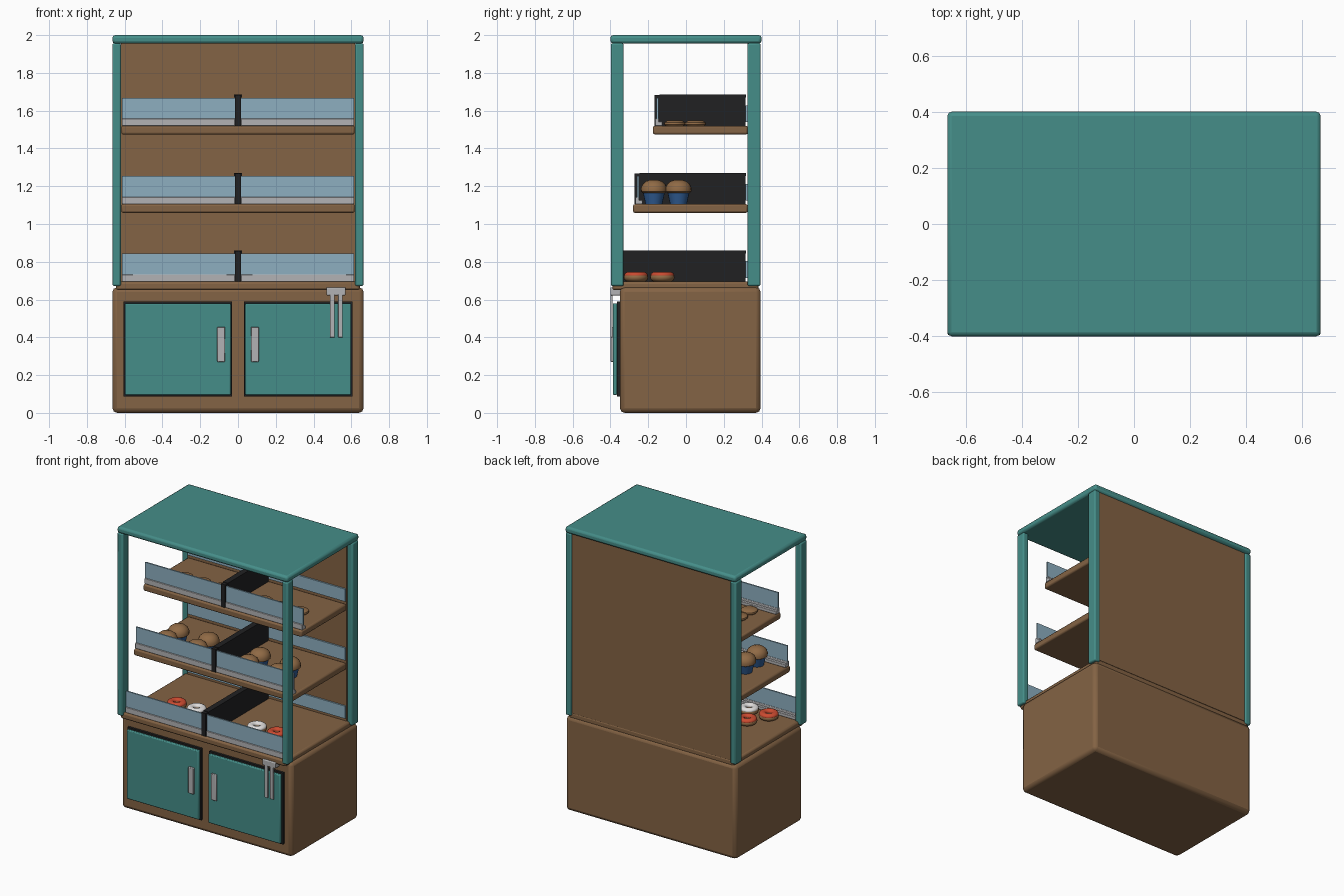
import bpy
import math

cube = bpy.data.objects.get("Cube")
if cube:
    bpy.data.objects.remove(cube, do_unlink=True)


def material(name, r, g, b):
    m = bpy.data.materials.new(name)
    m.use_nodes = True
    m.diffuse_color = (r, g, b, 1)
    m.node_tree.nodes["Principled BSDF"].inputs["Base Color"].default_value = (r, g, b, 1)
    return m


TEAL = material("teal paint", 0.06, 0.27, 0.25)
WOOD = material("brown wood", 0.23, 0.125, 0.058)
GLASS = material("pale blue glass", 0.27, 0.43, 0.53)
METAL = material("light grey metal", 0.45, 0.45, 0.46)
BLACK = material("black", 0.015, 0.015, 0.016)
PAPER = material("blue paper", 0.03, 0.11, 0.3)
RED = material("red icing", 0.6, 0.07, 0.03)
WHITE = material("white icing", 0.75, 0.73, 0.72)
CRUST = material("baked crust", 0.28, 0.145, 0.06)


def finish(obj, name, mat):
    obj.name = name
    obj.data.materials.append(mat)
    bpy.ops.object.shade_smooth_by_angle(angle=math.radians(40))
    return obj


def box(name, x, y, z, mat, bevel=0.0, segments=2):
    """Box from (min, max) ranges, with optional rounded edges."""
    bpy.ops.mesh.primitive_cube_add(size=1)
    obj = bpy.context.object
    ranges = (x, y, z)
    for v in obj.data.vertices:
        v.co = [(r[0] + r[1]) / 2 + c * (r[1] - r[0]) for r, c in zip(ranges, v.co)]
    if bevel:
        mod = obj.modifiers.new("rounded edges", "BEVEL")
        mod.width = bevel
        mod.segments = segments
    return finish(obj, name, mat)


def lathe(name, profile, place, mat, sides=20):
    """Revolve (radius, height) points around z."""
    verts, faces, n = [], [], len(profile)
    for i in range(sides):
        a = math.tau * i / sides
        verts += [(r * math.cos(a), r * math.sin(a), h) for r, h in profile]
    for i in range(sides):
        j = (i + 1) % sides
        faces += [(i * n + k, j * n + k, j * n + k + 1, i * n + k + 1) for k in range(n - 1)]
    faces.append([i * n for i in reversed(range(sides))])
    faces.append([i * n + n - 1 for i in range(sides)])
    mesh = bpy.data.meshes.new(name)
    mesh.from_pydata(verts, [], faces)
    obj = bpy.data.objects.new(name, mesh)
    bpy.context.collection.objects.link(obj)
    bpy.ops.object.select_all(action="DESELECT")
    obj.select_set(True)
    bpy.context.view_layer.objects.active = obj
    obj.location = place
    return finish(obj, name, mat)


def span(a, b, side):
    return tuple(sorted((a * side, b * side)))


def torus(name, place, major, minor, flat, mat):
    bpy.ops.mesh.primitive_torus_add(major_radius=major, minor_radius=minor, location=place,
                                     major_segments=24, minor_segments=10)
    obj = bpy.context.object
    obj.scale.z = flat
    return finish(obj, name, mat)


# Cabinet, frame and roof
box("cabinet", (-0.665, 0.665), (-0.35, 0.395), (0, 0.665), WOOD, 0.025)
box("counter", (-0.645, 0.645), (-0.39, 0.385), (0.65, 0.695), WOOD, 0.012)
box("roof", (-0.665, 0.665), (-0.4, 0.4), (1.955, 2), TEAL, 0.015)
box("back_panel", (-0.62, 0.62), (0.325, 0.385), (0.69, 1.957), WOOD)
for side, label in ((-1, "right"), (1, "left")):
    for y, end in (((-0.398, -0.33), "front"), ((0.325, 0.395), "back")):
        box(f"{end}_post_{label}", span(0.62, 0.665, side), y, (0.672, 1.957), TEAL, 0.009)
    # Doors and handles
    box(f"door_gasket_{label}", span(0.031, 0.606, side), (-0.366, -0.345), (0.086, 0.59), BLACK)
    box(f"door_{label}", span(0.038, 0.598, side), (-0.387, -0.364), (0.095, 0.58), TEAL, 0.006)
    box(f"door_handle_{label}", span(0.068, 0.11, side), (-0.4, -0.385), (0.27, 0.455), METAL, 0.004)

# Hanging tongs
box("tongs_holder", (0.468, 0.57), (-0.4, -0.345), (0.622, 0.665), METAL, 0.006)
for x in (0.487, 0.53):
    box("tongs_arm", (x, x + 0.024), (-0.4, -0.388), (0.4, 0.63), METAL, 0.002)

# Shelves, dividers and guards
for label, front, top in (("lower", -0.39, 0.695), ("middle", -0.28, 1.105), ("upper", -0.175, 1.52)):
    if label != "lower":
        box(f"{label}_shelf", (-0.618, 0.618), (front, 0.327), (top - 0.046, top), WOOD, 0.01)
    box(f"{label}_divider", (-0.016, 0.016), (front + 0.036, 0.316), (top, top + 0.162), BLACK)
    box(f"{label}_divider_cap", (-0.02, 0.02), (front + 0.034, 0.317), (top + 0.15, top + 0.165), BLACK)
    box(f"{label}_divider_front", (-0.016, 0.016), (front + 0.008, front + 0.04), (top, top + 0.162), BLACK)
    for side in (-1, 1):
        x = span(0.016, 0.615, side)
        box(f"{label}_guard_rail", x, (front + 0.012, front + 0.05), (top, top + 0.022), METAL, 0.003)
        box(f"{label}_guard_lip", x, (front + 0.012, front + 0.032), (top, top + 0.038), METAL, 0.003)
        box(f"{label}_guard_glass", x, (front + 0.02, front + 0.03), (top + 0.03, top + 0.148), GLASS)
        box(f"{label}_back_guard", x, (0.314, 0.326), (top + 0.02, top + 0.108), GLASS)

# Baked goods, the same in both halves
for side in (-1, 1):
    for y, shift in ((-0.265, 0.07), (-0.125, 0)):
        for x, icing in ((0.235, WHITE), (0.39, RED)):
            px = (x + shift) * side
            torus("doughnut", (px, y, 0.717), 0.04, 0.025, 0.9, CRUST)
            torus("doughnut_icing", (px, y, 0.729), 0.04, 0.023, 0.75, icing)
    for y in (-0.17, -0.04):
        for x in (0.2, 0.435):
            lathe("muffin_cup", [(0.044, 0), (0.06, 0.07)], (x * side, y, 1.105), PAPER)
            lathe("muffin_top", [(0.052, 0.056), (0.068, 0.066), (0.069, 0.085), (0.06, 0.106),
                                 (0.042, 0.121), (0.018, 0.129)], (x * side, y, 1.105), CRUST)
    for y in (-0.06, 0.05):
        for x in (0.17, 0.31, 0.45):
            lathe("biscuit", [(0.048, 0), (0.056, 0.008), (0.054, 0.018), (0.04, 0.027)],
                  (x * side, y, 1.52), CRUST)
